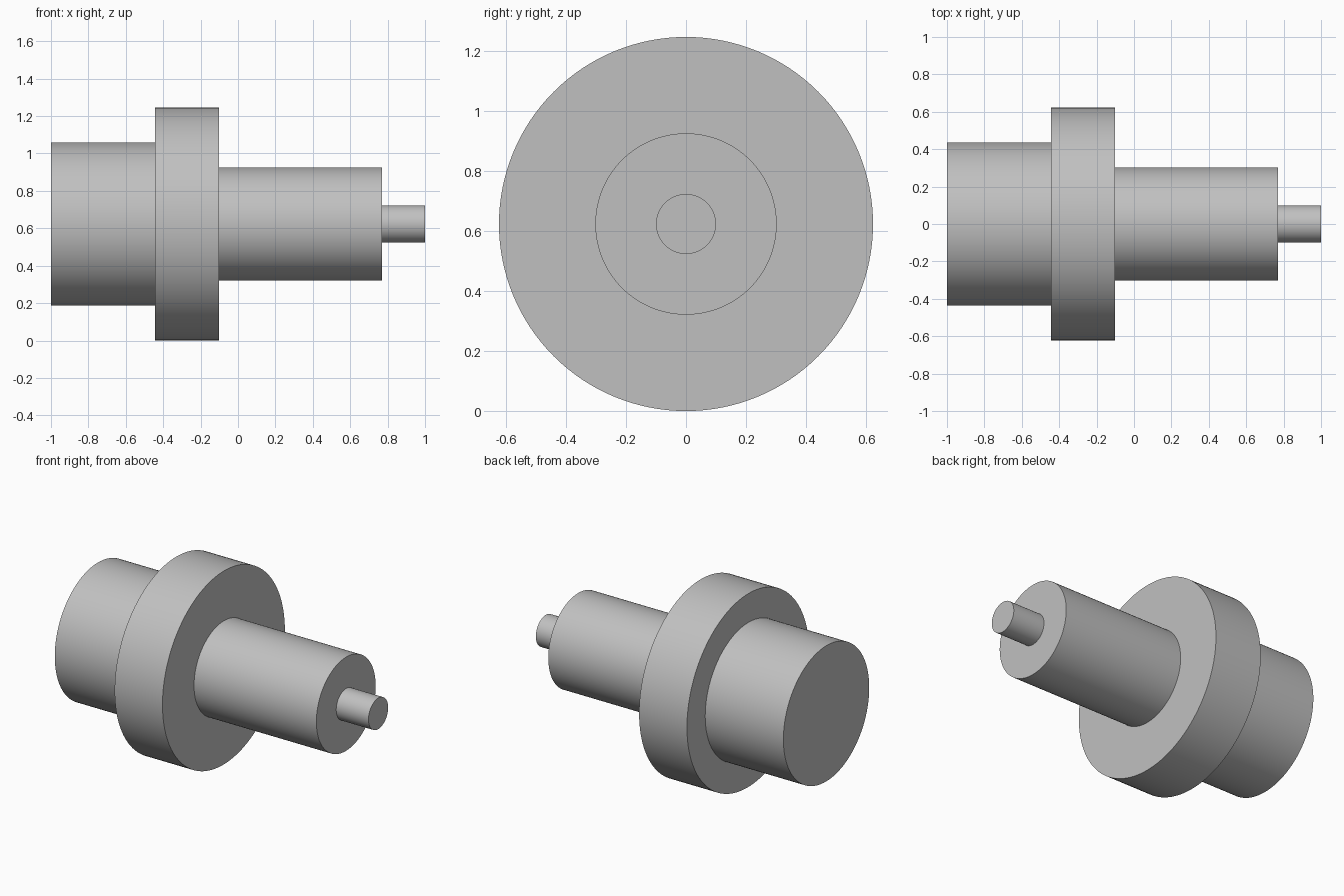
import bpy
import bmesh
from math import radians, tau
from mathutils import Vector

cube = bpy.data.objects.get("Cube")
if cube:
    bpy.data.objects.remove(cube, do_unlink=True)

SEGMENTS = 128
AXIS_HEIGHT = 0.623

# Cylinder sections along the axis: (start x, end x, radius)
hub = (-1.0, -0.443, 0.437)
flange = (-0.443, -0.102, 0.623)
shaft = (-0.102, 0.77, 0.302)
pin = (0.77, 1.0, 0.1)

# Plain grey metal
steel = bpy.data.materials.new("steel_grey")
steel.use_nodes = True
colour = (0.53, 0.53, 0.53, 1.0)
steel.diffuse_color = colour
steel.node_tree.nodes["Principled BSDF"].inputs["Base Color"].default_value = colour

# Stepped profile turned around the x axis
bm = bmesh.new()
points = []
for start, end, radius in (hub, flange, shaft, pin):
    points += [bm.verts.new((start, 0, radius)), bm.verts.new((end, 0, radius))]
edges = [bm.edges.new(pair) for pair in zip(points, points[1:])]
bmesh.ops.spin(bm, geom=points + edges, cent=Vector(), axis=Vector((1, 0, 0)),
               angle=tau, steps=SEGMENTS, use_merge=False)
bmesh.ops.remove_doubles(bm, verts=bm.verts[:], dist=0.0001)

# Flat caps on both ends
bmesh.ops.holes_fill(bm, edges=[e for e in bm.edges if e.is_boundary], sides=0)
bmesh.ops.recalc_face_normals(bm, faces=bm.faces[:])

mesh = bpy.data.meshes.new("stepped_shaft")
bm.to_mesh(mesh)
bm.free()
mesh.materials.append(steel)
body = bpy.data.objects.new("stepped_shaft", mesh)
body.location.z = AXIS_HEIGHT
bpy.context.collection.objects.link(body)

# Smooth round walls, sharp shoulders
bpy.ops.object.select_all(action="DESELECT")
body.select_set(True)
bpy.context.view_layer.objects.active = body
bpy.ops.object.shade_smooth_by_angle(angle=radians(30))
